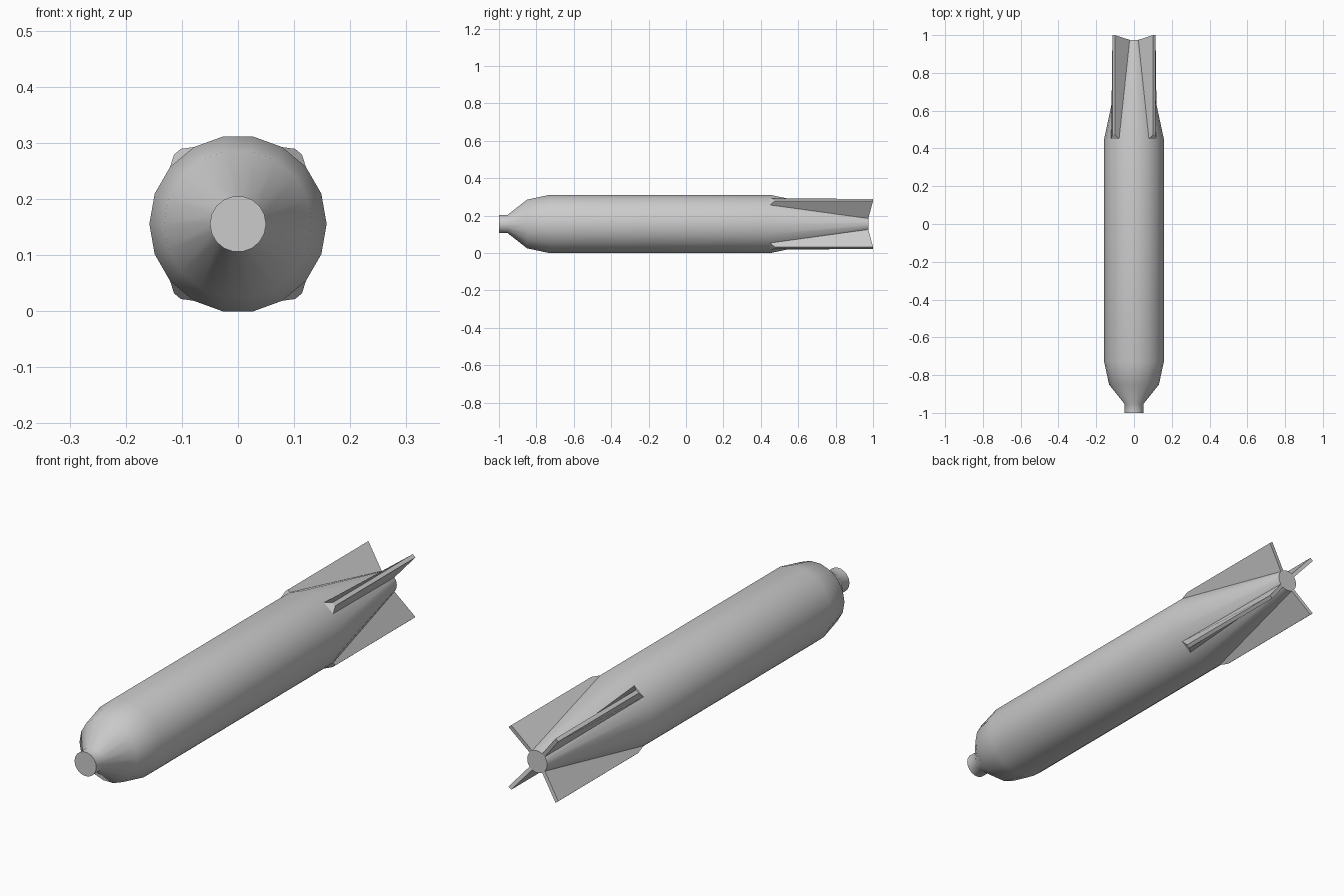
import bpy, bmesh
from math import sin, cos, radians
from mathutils import Vector

cube = bpy.data.objects.get("Cube")
if cube:
    bpy.data.objects.remove(cube)

SIDES = 18
STEP = 360 / SIDES
R, TAIL_R = 0.158, 0.046
TAPER_Y, TAIL_Y = 0.45, 0.975
AXIS_Z = R * cos(radians(STEP / 2))

grey = bpy.data.materials.new("plain grey")
grey.use_nodes = True
colour = (0.6, 0.6, 0.6, 1)
grey.diffuse_color = colour
grey.node_tree.nodes["Principled BSDF"].inputs["Base Color"].default_value = colour


def polar(radius, degrees, y):
    a = radians(degrees)
    return Vector((radius * cos(a), y, AXIS_Z + radius * sin(a)))


def finish(bm, name, smooth):
    bmesh.ops.recalc_face_normals(bm, faces=bm.faces[:])
    mesh = bpy.data.meshes.new(name)
    bm.to_mesh(mesh)
    bm.free()
    mesh.materials.append(grey)
    obj = bpy.data.objects.new(name, mesh)
    bpy.context.collection.objects.link(obj)
    if smooth:
        bpy.ops.object.select_all(action='DESELECT')
        obj.select_set(True)
        bpy.context.view_layer.objects.active = obj
        bpy.ops.object.shade_smooth_by_angle(angle=radians(45))
    return obj


def loft(rings, name, smooth=False):
    """Skin a closed tube through rings of points and cap both ends."""
    bm = bmesh.new()
    loops = [[bm.verts.new(p) for p in ring] for ring in rings]
    for a, b in zip(loops, loops[1:]):
        n = len(a)
        for i in range(n):
            j = (i + 1) % n
            bm.faces.new((a[i], a[j], b[j], b[i]))
    bm.faces.new(loops[0])
    bm.faces.new(loops[-1])
    return finish(bm, name, smooth)


# Body: nose fuse, rounded shoulder, long cylinder and tapered tail
profile = [(-1, 0.05), (-0.953, 0.05), (-0.85, 0.132), (-0.73, R),
           (TAPER_Y, R), (TAIL_Y, TAIL_R)]
loft([[polar(r, i * STEP, y) for i in range(SIDES)] for y, r in profile],
     "bomb_body", True)

# Tail fins: each rises from one tapered panel to a thin straight outer edge
FIN_R = 0.168
half_edge = TAIL_R * sin(radians(STEP / 2))
fins = {"upper_left_fin": 50, "upper_right_fin": 130,
        "lower_right_fin": 230, "lower_left_fin": 310}
for name, angle in fins.items():
    lo, hi = angle - STEP / 2, angle + STEP / 2
    base = [polar(R, lo, TAPER_Y), polar(R, hi, TAPER_Y),
            polar(TAIL_R, hi, TAIL_Y), polar(TAIL_R, lo, TAIL_Y)]
    a = radians(angle)
    across = Vector((-sin(a), 0, cos(a))) * half_edge
    front, back = polar(FIN_R, angle, 0.475), polar(FIN_R, angle, 1)
    loft([base, [front - across, front + across, back + across, back - across]], name)
